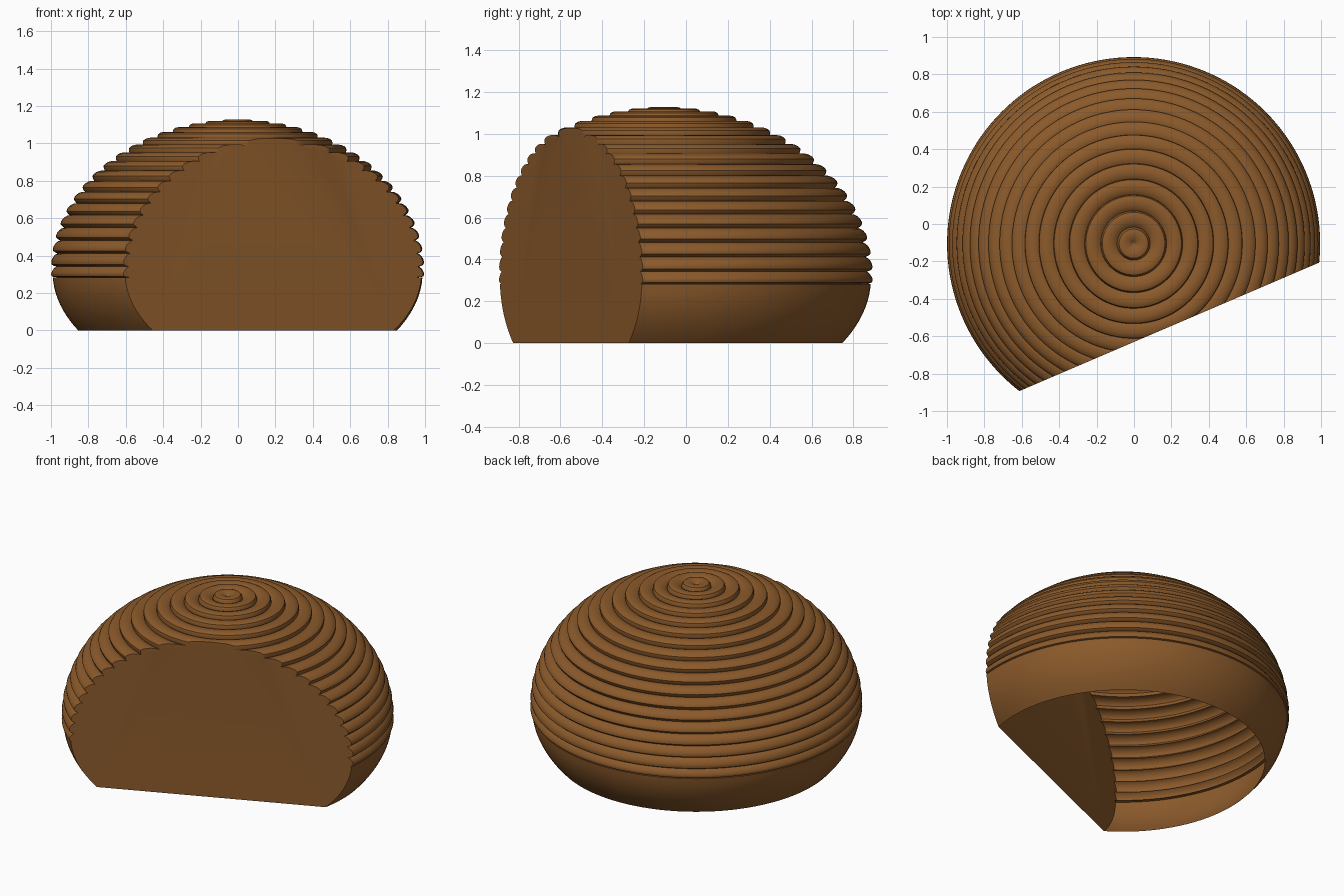
import bpy, bmesh, math
from mathutils import Vector

cube = bpy.data.objects.get("Cube")
if cube:
    bpy.data.objects.remove(cube, do_unlink=True)

RADIUS, WAIST_Z, RISE, DROP = 0.998, 0.32, 0.81, 0.615
CENTRE = Vector((-0.002, -0.105, 0))
BANDS, BAND_ANGLE, DEPTH = 18, math.radians(5.2), 0.028
SEGMENTS = 144
CUT_NORMAL = Vector((0.394, -0.919, 0)).normalized()
CUT_DISTANCE = 0.484

# One overlapping band: (fraction along the band, fraction of groove depth)
BAND_SHAPE = [(0, 1), (0.12, 0.6), (0.3, 0.28), (0.5, 0.07),
              (0.7, 0), (0.86, 0.12), (0.95, 0.5)]


def shell_point(angle, inset):
    """Point on the shell profile, moved inwards along the normal."""
    s, c = math.sin(angle), math.cos(angle)
    height = RISE if c >= 0 else DROP
    normal = Vector((s / RADIUS, 0, c / height)).normalized()
    p = Vector((RADIUS * s, 0, WAIST_Z + height * c)) - normal * inset
    return Vector((max(p.x, 0), 0, p.z))


# Ridged dome profile followed by the smooth skirt
profile = [shell_point((k + t) * BAND_ANGLE, DEPTH * d)
           for k in range(BANDS) for t, d in BAND_SHAPE]
start, end = BANDS * BAND_ANGLE, math.acos(-WAIST_Z / DROP)
profile.append(shell_point(start, DEPTH))
for i in range(11):
    profile.append(shell_point(start + (end - start) * i / 10, 0.008 * (1 - i / 10)))

bm = bmesh.new()
verts = [bm.verts.new(p) for p in profile]
edges = [bm.edges.new(pair) for pair in zip(verts, verts[1:])]
bmesh.ops.spin(bm, geom=verts + edges, cent=(0, 0, 0), axis=(0, 0, 1),
               angle=math.tau, steps=SEGMENTS, use_merge=True)
bmesh.ops.remove_doubles(bm, verts=bm.verts[:], dist=0.0002)
bmesh.ops.recalc_face_normals(bm, faces=bm.faces[:])

# Slice off one side and close it with a flat wall
cut = bmesh.ops.bisect_plane(
    bm, geom=bm.verts[:] + bm.edges[:] + bm.faces[:], dist=1e-6,
    plane_co=CUT_NORMAL * CUT_DISTANCE, plane_no=CUT_NORMAL, clear_outer=True)
rim = [e for e in cut["geom_cut"] if isinstance(e, bmesh.types.BMEdge)]
feet = sorted((v for v in cut["geom_cut"] if isinstance(v, bmesh.types.BMVert)),
              key=lambda v: v.co.z)[:2]
rim.append(bm.edges.new(feet))
wall = bmesh.ops.triangle_fill(bm, edges=rim, use_beauty=True, normal=CUT_NORMAL)
for f in wall["geom"]:
    if isinstance(f, bmesh.types.BMFace):
        f.normal_update()
        if f.normal.dot(CUT_NORMAL) < 0:
            f.normal_flip()
bmesh.ops.translate(bm, verts=bm.verts[:], vec=CENTRE)

mesh = bpy.data.meshes.new("ridged_dome")
bm.to_mesh(mesh)
bm.free()
dome = bpy.data.objects.new("ridged_dome", mesh)
bpy.context.collection.objects.link(dome)

# Single brown material
brown = bpy.data.materials.new("warm_brown")
brown.use_nodes = True
colour = (0.258, 0.102, 0.024, 1)
brown.diffuse_color = colour
brown.node_tree.nodes["Principled BSDF"].inputs["Base Color"].default_value = colour
mesh.materials.append(brown)

bpy.ops.object.select_all(action="DESELECT")
dome.select_set(True)
bpy.context.view_layer.objects.active = dome
bpy.ops.object.shade_smooth_by_angle(angle=math.radians(40))
